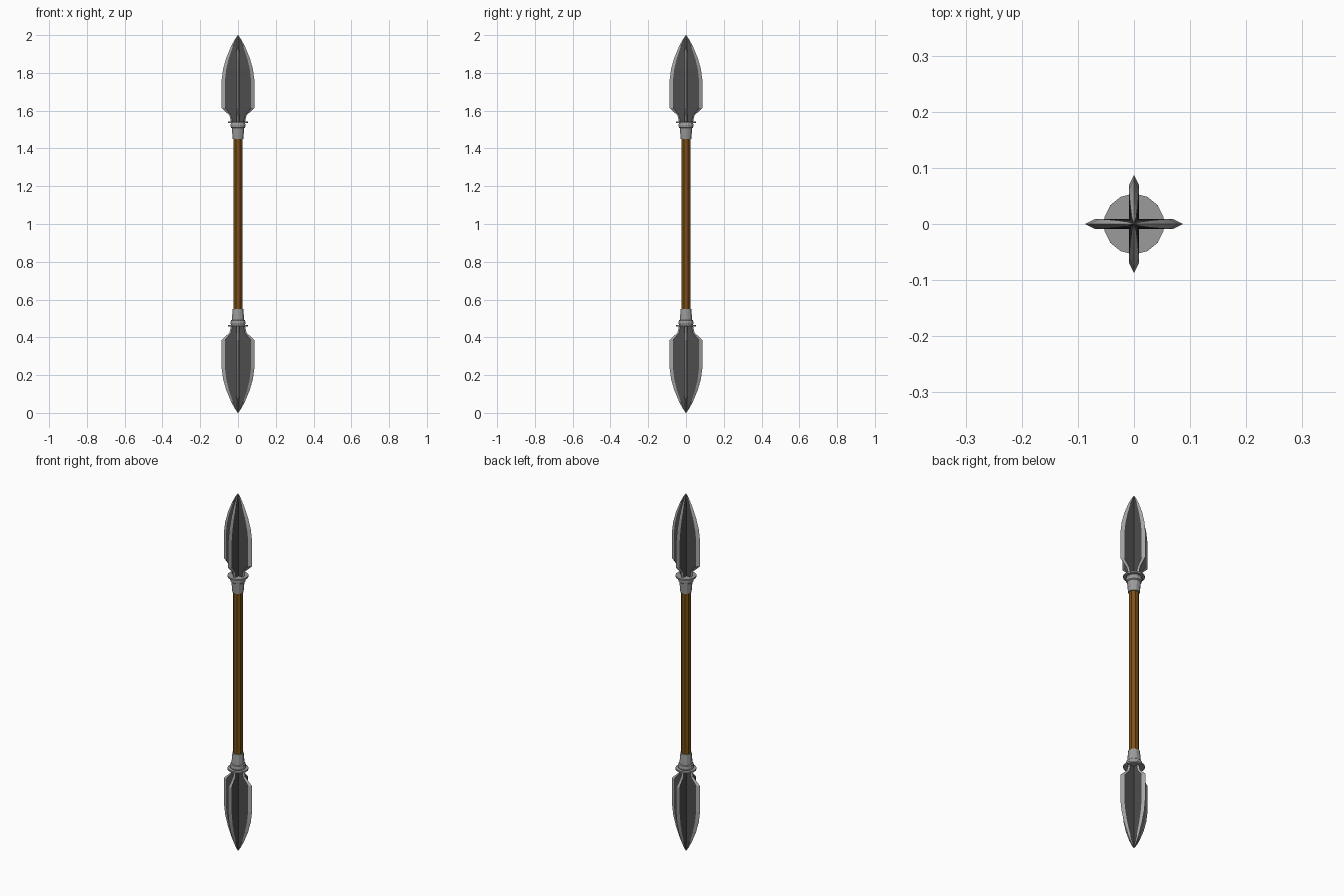
import bpy, bmesh
from math import cos, sin, pi

if "Cube" in bpy.data.objects:
    bpy.data.objects.remove(bpy.data.objects["Cube"])


def material(name, rgb):
    m = bpy.data.materials.new(name)
    m.diffuse_color = (*rgb, 1)
    m.use_nodes = True
    m.node_tree.nodes["Principled BSDF"].inputs["Base Color"].default_value = m.diffuse_color
    return m


WOOD = material("wood", (0.20, 0.08, 0.008))
DARK = material("dark_steel", (0.075, 0.075, 0.075))
EDGE = material("honed_edge", (0.4, 0.4, 0.4))
GREY = material("grey_steel", (0.33, 0.33, 0.33))


def loft(name, rings, mats, mat_of_side=lambda i: 0, mirror=True):
    """Skin a list of point rings and cap both ends; z is relative to mid-height."""
    bm = bmesh.new()
    rows = [[bm.verts.new(p) for p in ring] for ring in rings]
    n = len(rows[0])
    for a, b in zip(rows, rows[1:]):
        for i in range(n):
            j = (i + 1) % n
            f = bm.faces.new((a[i], a[j], b[j], b[i]))
            f.material_index = mat_of_side(i)
    bm.faces.new(rows[0][::-1])
    bm.faces.new(rows[-1])
    bmesh.ops.recalc_face_normals(bm, faces=bm.faces)
    me = bpy.data.meshes.new(name)
    bm.to_mesh(me)
    bm.free()
    for m in mats:
        me.materials.append(m)
    ob = bpy.data.objects.new(name, me)
    bpy.context.collection.objects.link(ob)
    ob.location.z = 1
    if mirror:
        mod = ob.modifiers.new("both_ends", 'MIRROR')
        mod.use_axis = (False, False, True)
    return ob


def circle(r, z, n):
    return [(r * cos(2 * pi * (i + .5) / n), r * sin(2 * pi * (i + .5) / n), z)
            for i in range(n)]


# wooden shaft
loft("shaft", [circle(0.025, z, 8) for z in (-0.46, 0.46)], [WOOD], mirror=False)

# tapered sockets with a raised band
socket = [(0.029, 0.45), (0.034, 0.507), (0.039, 0.511), (0.041, 0.525),
          (0.037, 0.537)]
loft("socket", [circle(r, z, 12) for r, z in socket], [GREY])

# thin collar discs
loft("collar", [circle(0.054, z, 14) for z in (0.535, 0.543)], [GREY])

# crossed blades: height, outer edge, start of bevel, half thickness
profile = [(0.54, 0.037, 0.030, 0.008), (0.575, 0.045, 0.036, 0.008),
           (0.615, 0.087, 0.069, 0.009), (0.76, 0.087, 0.069, 0.009),
           (0.82, 0.079, 0.062, 0.009), (0.88, 0.062, 0.048, 0.008),
           (0.94, 0.037, 0.028, 0.006), (0.975, 0.018, 0.013, 0.004),
           (1.0, 0.001, 0.0007, 0.0005)]
for k, name in enumerate(("blade_side_to_side", "blade_front_to_back")):
    rings = [[(R, 0, z), (r, t, z), (-r, t, z), (-R, 0, z), (-r, -t, z), (r, -t, z)]
             for z, R, r, t in profile]
    blade = loft(name, rings, [DARK, EDGE], lambda i: 0 if i in (1, 4) else 1)
    blade.rotation_euler.z = k * pi / 2
